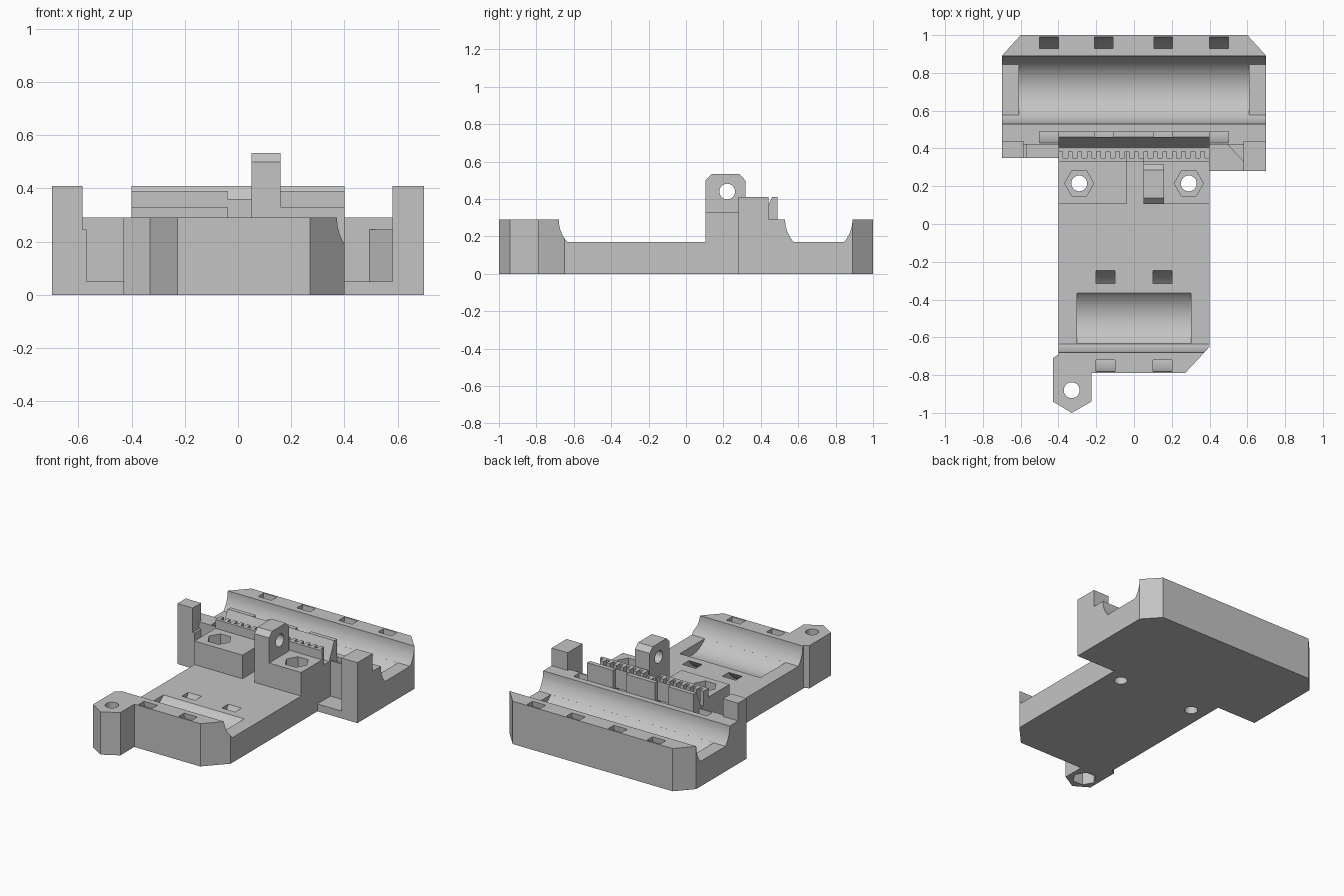
import bpy, bmesh, math
from mathutils import Matrix, Vector

if "Cube" in bpy.data.objects:
    bpy.data.objects.remove(bpy.data.objects["Cube"], do_unlink=True)

grey = bpy.data.materials.new("plain grey")
grey.use_nodes = True
COLOUR = (0.55, 0.55, 0.55, 1)
grey.diffuse_color = COLOUR
grey.node_tree.nodes["Principled BSDF"].inputs["Base Color"].default_value = COLOUR


def finish(name, bm):
    bmesh.ops.recalc_face_normals(bm, faces=bm.faces)
    mesh = bpy.data.meshes.new(name)
    bm.to_mesh(mesh)
    bm.free()
    mesh.materials.append(grey)
    obj = bpy.data.objects.new(name, mesh)
    bpy.context.collection.objects.link(obj)
    return obj


def prism(name, outline, lo, hi, axis="z"):
    """Extrude an outline: xy points along z, or yz points along x."""
    bm = bmesh.new()
    place = (lambda a, b: (a, b, lo)) if axis == "z" else (lambda a, b: (lo, a, b))
    face = bm.faces.new([bm.verts.new(place(a, b)) for a, b in outline])
    shift = Vector((0, 0, hi - lo)) if axis == "z" else Vector((hi - lo, 0, 0))
    new = bmesh.ops.extrude_face_region(bm, geom=[face])["geom"]
    bmesh.ops.translate(bm, vec=shift, verts=[v for v in new if isinstance(v, bmesh.types.BMVert)])
    return finish(name, bm)


def box(name, x0, x1, y0, y1, z0, z1):
    return prism(name, [(x0, y0), (x1, y0), (x1, y1), (x0, y1)], z0, z1)


def arc(cy, cz, r, start, end, steps=32):
    angles = [math.radians(start + (end - start) * i / steps) for i in range(steps + 1)]
    return [(cy + r * math.cos(a), cz + r * math.sin(a)) for a in angles]


def ring_points(cx, cy, r, sides):
    return arc(cx, cy, r, 0, 360, sides)[:-1]


def combine(target, tool, operation="DIFFERENCE"):
    mod = target.modifiers.new("join", "BOOLEAN")
    mod.object, mod.operation, mod.solver = tool, operation, "EXACT"
    graph = bpy.context.evaluated_depsgraph_get()
    mesh = bpy.data.meshes.new_from_object(target.evaluated_get(graph))
    target.modifiers.clear()
    target.data = mesh
    bpy.data.objects.remove(tool, do_unlink=True)


TOP, FLOOR, POST_TOP = 0.29, 0.17, 0.41

# Main body: wide rear bed, narrow front bed and the corner lug
body = prism("carriage_body", [
    (-0.7, 0.35), (-0.4, 0.35), (-0.4, -0.69), (-0.43, -0.71), (-0.43, -0.94),
    (-0.33, -1), (-0.225, -0.94), (-0.225, -0.79), (0.27, -0.79), (0.4, -0.65),
    (0.4, 0.28), (0.7, 0.28), (0.7, 0.89), (0.6, 1), (-0.6, 1), (-0.7, 0.89)], 0, TOP)

# Raised nut blocks and the two end posts
for x0, x1 in ((-0.4, -0.04), (0.05, 0.4)):
    combine(body, box("nut_block", x0, x1, 0.105, 0.33, 0.2, 0.33), "UNION")
for x0, x1, y0 in ((-0.7, -0.585, 0.35), (0.58, 0.7, 0.28)):
    combine(body, box("end_post", x0, x1, y0, 0.44, 0.1, POST_TOP), "UNION")

# Sunken middle deck and the gap between nut blocks
combine(body, box("deck_cut", -0.5, 0.5, -0.5, 0.105, FLOOR, 0.6))
combine(body, box("gap_cut", -0.04, 0.05, 0.05, 0.33, FLOOR, 0.6))

# Bearing troughs, flat-bottomed rod passages and tie slots
for cy, half, wide, ties in ((-0.5, 0.303, 0.5, (-0.15, 0.15)),
                             (0.71, 0.61, 0.8, (-0.45, -0.16, 0.155, 0.45))):
    combine(body, prism("trough_cut", ring_points(cy, TOP, 0.18, 64), -half, half, "x"))
    dip = math.degrees(math.asin((TOP - FLOOR) / 0.18))
    passage = [(cy - 0.18, 0.35)] + arc(cy, TOP, 0.18, 180, 180 + dip, 10)
    passage += arc(cy, TOP, 0.18, 360 - dip, 360, 10) + [(cy + 0.18, 0.35)]
    combine(body, prism("passage_cut", passage, -wide, wide, "x"))
    slot = [(cy - 0.28, 0.32)] + arc(cy, TOP, 0.28, 180, 360)
    slot += [(cy + 0.28, 0.32), (cy + 0.22, 0.32)]
    slot += arc(cy, TOP, 0.22, 360, 180) + [(cy - 0.22, 0.32)]
    for x in ties:
        combine(body, prism("tie_cut", slot, x - 0.05, x + 0.05, "x"))

# Side pockets beside the end posts
combine(body, box("pocket_cut", -0.57, -0.4, 0.3, 0.42, 0.05, 0.6))
combine(body, box("pocket_cut", -0.585, -0.4, 0.3, 0.42, 0.245, 0.6))
combine(body, prism("pocket_cut", [(0.4, 0.2), (0.58, 0.2), (0.58, 0.33),
                                   (0.495, 0.42), (0.4, 0.42)], 0.05, 0.6))
combine(body, box("pocket_cut", 0.4, 0.58, 0.2, 0.42, 0.245, 0.6))

# Bolt holes with hexagonal nut traps
for x, y, hex_low, hex_high in ((-0.29, 0.215, 0.2, 0.6), (0.29, 0.215, 0.2, 0.6),
                                (-0.33, -0.88, -0.1, 0.1)):
    combine(body, prism("bolt_cut", ring_points(x, y, 0.042, 32), -0.1, 0.6))
    combine(body, prism("nut_cut", ring_points(x, y, 0.077, 6), hex_low, hex_high))

# Upright eyelet with a cross hole
eyelet = prism("eyelet_post", [(0.105, 0.25), (0.105, 0.5), (0.137, 0.533), (0.285, 0.533),
                               (0.317, 0.5), (0.317, 0.25)], 0.05, 0.16, "x")
combine(eyelet, prism("eyelet_cut", ring_points(0.22, 0.44, 0.042, 32), 0, 0.2, "x"))

# Toothed belt rack, lower across the middle gap
PITCH = 0.05
for name, x0, x1, top in (("left_rack", -0.4, -0.04, 0.39), ("middle_rack", -0.04, 0.05, 0.36),
                          ("right_rack", 0.05, 0.4, 0.39)):
    outline = [(x1, 0.33), (x0, 0.33)]
    for i in range(16):
        a = max(x0, -0.4 + i * PITCH)
        b = min(x1, -0.4 + (i + 0.5) * PITCH)
        c = min(x1, -0.4 + (i + 1) * PITCH)
        if b - a > 0.001:
            outline += [(a, 0.385), (b, 0.385)]
        if c - max(a, b) > 0.001:
            outline += [(max(a, b), 0.35), (c, 0.35)]
    clean = [p for i, p in enumerate(outline) if math.dist(p, outline[i - 1]) > 0.0001]
    prism(name, clean, TOP - 0.01, top)

# Sloped belt guide wall, notched for the ties
guide = prism("belt_guide", [(0.4, TOP - 0.01), (0.46, POST_TOP), (0.49, POST_TOP),
                             (0.49, TOP - 0.01)], -0.4, 0.4, "x")
for x in (-0.16, 0.155):
    combine(guide, box("notch_cut", x - 0.05, x + 0.05, 0.46, 0.6, 0.2, 0.6))

# Smooth the round walls and keep edges sharp
for obj in (body, eyelet):
    bpy.ops.object.select_all(action="DESELECT")
    obj.select_set(True)
    bpy.context.view_layer.objects.active = obj
    bpy.ops.object.shade_smooth_by_angle(angle=math.radians(25))
